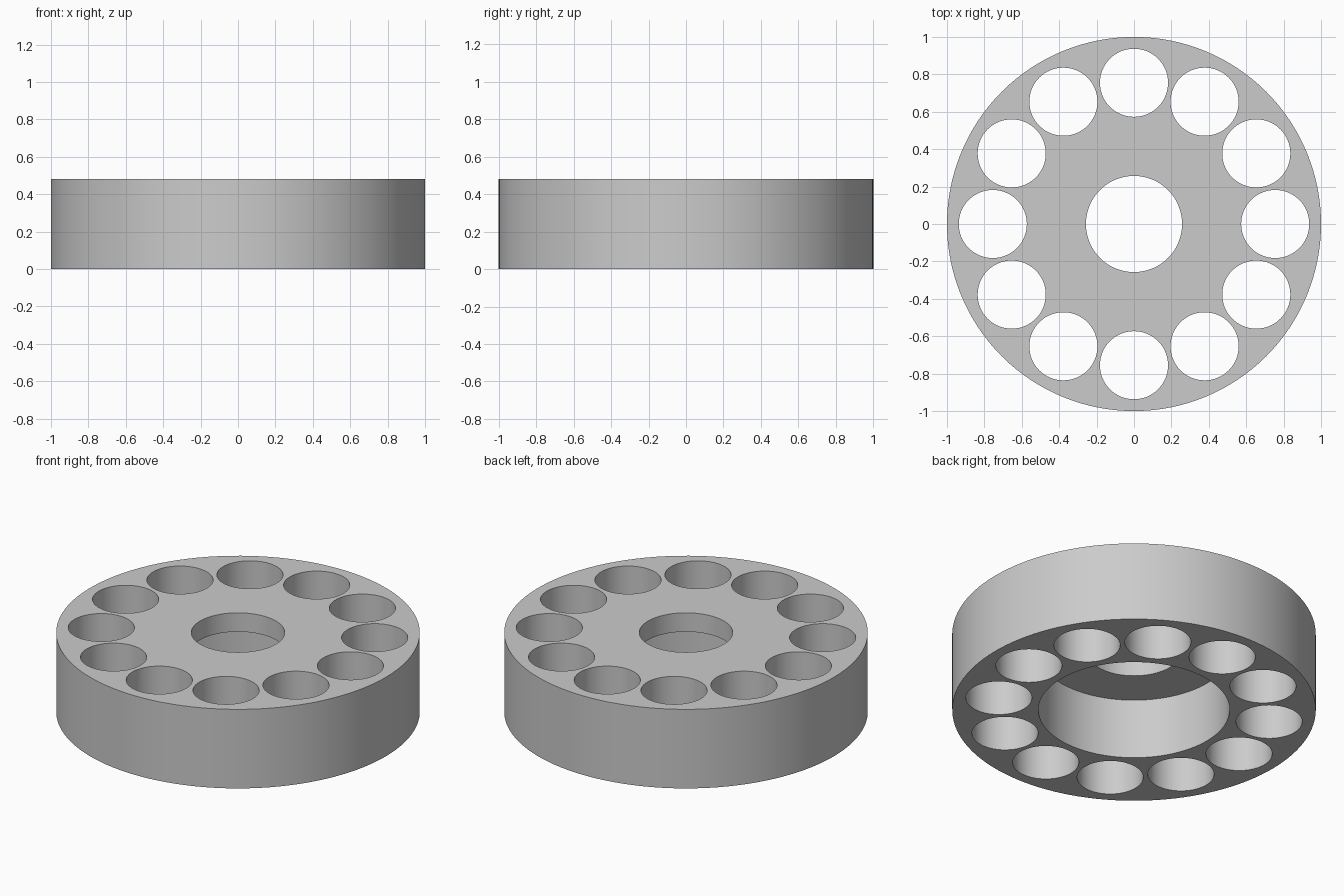
import bpy
import bmesh
from math import cos, sin, tau, radians
from mathutils import Matrix

cube = bpy.data.objects.get("Cube")
if cube:
    bpy.data.objects.remove(cube, do_unlink=True)

HEIGHT = 0.48
RADIUS = 1.0
BORE_RADIUS = 0.257
RECESS_RADIUS = 0.526
RECESS_DEPTH = 0.365
HOLE_RADIUS = 0.182
HOLE_CIRCLE = 0.755
HOLE_COUNT = 12
MARGIN = 0.1

grey = bpy.data.materials.new("plain grey")
grey.use_nodes = True
colour = (0.6, 0.6, 0.6, 1)
grey.diffuse_color = colour
grey.node_tree.nodes["Principled BSDF"].inputs["Base Color"].default_value = colour


def add_cylinder(bm, radius, bottom, top, x=0, y=0, sides=64):
    place = Matrix.Translation((x, y, (bottom + top) / 2))
    bmesh.ops.create_cone(bm, cap_ends=True, segments=sides, radius1=radius,
                          radius2=radius, depth=top - bottom, matrix=place)


def make_object(name, bm):
    mesh = bpy.data.meshes.new(name)
    bm.to_mesh(mesh)
    bm.free()
    mesh.materials.append(grey)
    obj = bpy.data.objects.new(name, mesh)
    bpy.context.collection.objects.link(obj)
    return obj


# Solid round body
bm = bmesh.new()
add_cylinder(bm, RADIUS, 0, HEIGHT, sides=128)
body = make_object("holder_body", bm)

# Ring of through holes
bm = bmesh.new()
for i in range(HOLE_COUNT):
    a = tau * i / HOLE_COUNT
    add_cylinder(bm, HOLE_RADIUS, -MARGIN, HEIGHT + MARGIN,
                 HOLE_CIRCLE * cos(a), HOLE_CIRCLE * sin(a))
cutters = [make_object("hole_cutter", bm)]

# Wide recess in the underside
bm = bmesh.new()
add_cylinder(bm, RECESS_RADIUS, -MARGIN, RECESS_DEPTH, sides=96)
cutters.append(make_object("recess_cutter", bm))

# Central bore through the remaining web
bm = bmesh.new()
add_cylinder(bm, BORE_RADIUS, -MARGIN, HEIGHT + MARGIN, sides=96)
cutters.append(make_object("bore_cutter", bm))

# Cut the body, then drop the cutters
bpy.ops.object.select_all(action="DESELECT")
body.select_set(True)
bpy.context.view_layer.objects.active = body
for cutter in cutters:
    cutter.hide_render = True
    mod = body.modifiers.new(cutter.name, "BOOLEAN")
    mod.operation = "DIFFERENCE"
    mod.solver = "EXACT"
    mod.object = cutter
    bpy.ops.object.modifier_apply(modifier=mod.name)
    bpy.data.objects.remove(cutter, do_unlink=True)

bpy.ops.object.shade_smooth_by_angle(angle=radians(30))
